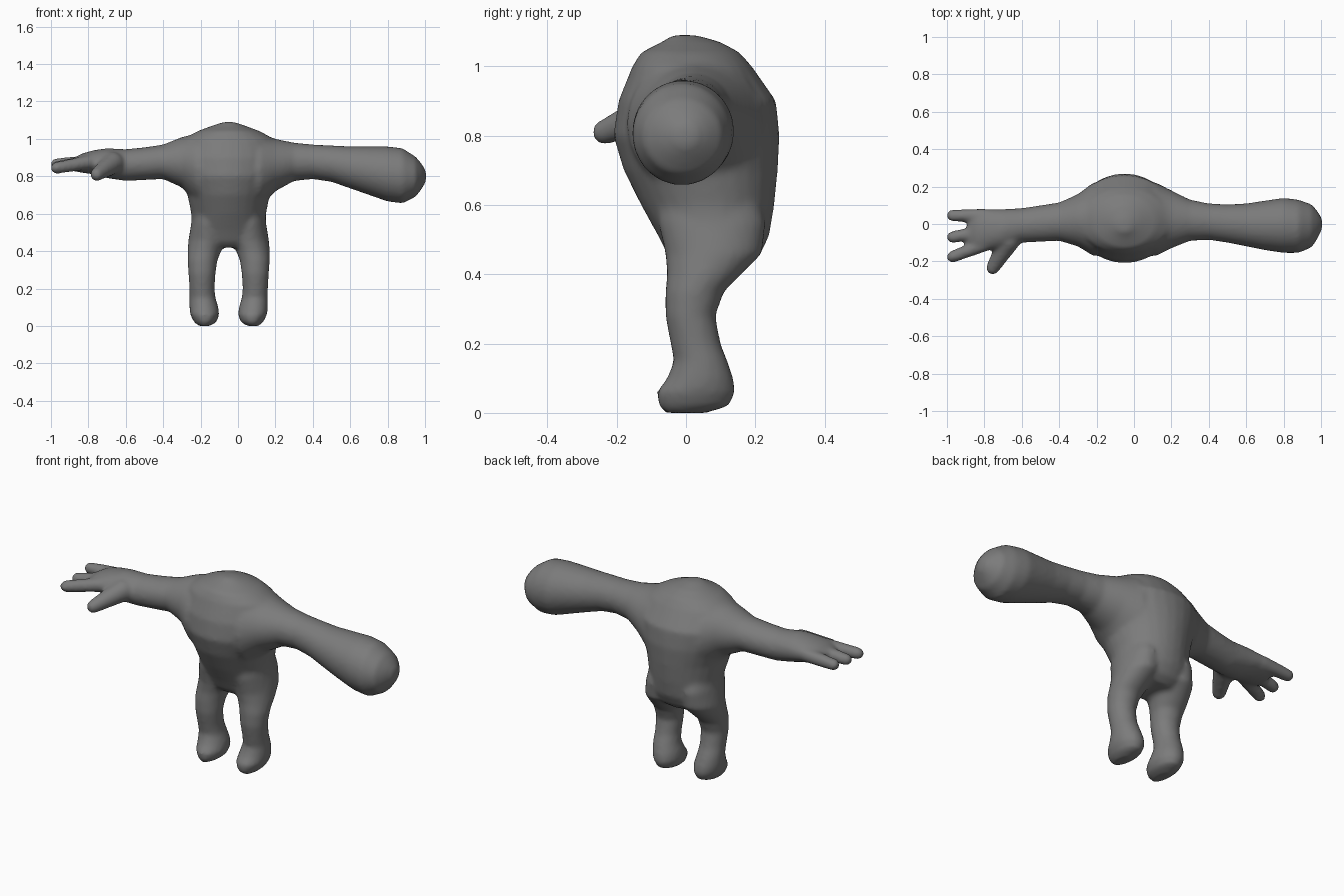
import bpy
import bmesh
from math import cos, sin, tau
from mathutils import Vector, Matrix

default_cube = bpy.data.objects.get("Cube")
if default_cube:
    bpy.data.objects.remove(default_cube, do_unlink=True)

SIDES = 28
MIDLINE = -0.05


def loft(bm, axis, stations):
    """Skin elliptical rings along an axis; each station is
    (position, low a, high a, low b, high b) on the two other axes."""
    rings = []
    for position, a_low, a_high, b_low, b_high in stations:
        ring = []
        for step in range(SIDES):
            angle = tau * step / SIDES
            a = (a_low + a_high + (a_high - a_low) * cos(angle)) / 2
            b = (b_low + b_high + (b_high - b_low) * sin(angle)) / 2
            point = (position, a, b) if axis == "x" else (a, b, position)
            ring.append(bm.verts.new(point))
        rings.append(ring)
    for lower, upper in zip(rings, rings[1:]):
        for i in range(SIDES):
            j = (i + 1) % SIDES
            bm.faces.new((lower[i], lower[j], upper[j], upper[i]))
    bm.faces.new(rings[0])
    bm.faces.new(rings[-1])


def finger(bm, base, tip, base_radius, tip_radius):
    """A tapered rod with a ball on each end."""
    base, tip = Vector(base), Vector(tip)
    direction = tip - base
    turn = direction.to_track_quat("Z", "Y").to_matrix().to_4x4()
    bmesh.ops.create_cone(
        bm, cap_ends=True, segments=SIDES, radius1=base_radius,
        radius2=tip_radius, depth=direction.length,
        matrix=Matrix.Translation((base + tip) / 2) @ turn)
    for centre, radius in ((base, base_radius), (tip, tip_radius)):
        bmesh.ops.create_uvsphere(
            bm, u_segments=SIDES, v_segments=SIDES // 2, radius=radius,
            matrix=Matrix.Translation(centre))


bm = bmesh.new()

# Torso: hunched shoulders, narrow hips, rump pushed backwards
loft(bm, "z", [
    (.42, -.18, .08, -.02, .17),
    (.45, -.24, .14, -.05, .21),
    (.51, -.25, .15, -.08, .24),
    (.6, -.25, .15, -.13, .255),
    (.7, -.27, .17, -.18, .265),
    (.8, -.31, .21, -.21, .27),
    (.9, -.33, .23, -.195, .26),
    (1, -.29, .19, -.155, .19),
    (1.04, -.22, .12, -.13, .155),
    (1.07, -.14, .04, -.07, .1),
    (1.09, -.08, -.02, -.04, .03),
])

# Left arm, swelling into a rounded club
loft(bm, "x", [
    (.05, -.17, .22, .62, 1.04),
    (.12, -.17, .22, .64, 1.03),
    (.2, -.13, .18, .72, 1),
    (.3, -.09, .13, .775, .98),
    (.4, -.085, .11, .785, .97),
    (.5, -.1, .105, .77, .965),
    (.6, -.12, .11, .735, .96),
    (.7, -.14, .125, .7, .96),
    (.8, -.155, .14, .665, .96),
    (.88, -.155, .13, .655, .95),
    (.95, -.125, .105, .69, .905),
    (.98, -.08, .07, .73, .87),
    (1.005, -.03, .03, .77, .83),
])

# Right arm and palm
loft(bm, "x", [
    (-.15, -.17, .22, .62, 1.04),
    (-.22, -.17, .22, .65, 1.03),
    (-.3, -.12, .16, .74, 1.01),
    (-.4, -.09, .115, .785, .97),
    (-.5, -.095, .1, .78, .955),
    (-.6, -.1, .085, .775, .945),
    (-.7, -.13, .08, .79, .95),
    (-.77, -.14, .08, .81, .94),
    (-.84, -.15, .08, .82, .92),
    (-.89, -.13, .06, .83, .89),
])

# Three fingers and a drooping thumb
for base_y, tip_y, tip_z in ((.045, .045, .865), (-.04, -.07, .85), (-.11, -.175, .845)):
    finger(bm, (-.8, base_y, .875), (-.97, tip_y, tip_z), .038, .032)
finger(bm, (-.67, -.09, .87), (-.755, -.235, .81), .06, .036)

# Legs: straight shin, long heel and blunt toe
for side in (-1, 1):
    def leg_ring(height, inner, outer, front, back):
        edges = sorted(MIDLINE + side * edge for edge in (inner, outer))
        return (height, *edges, front, back)

    loft(bm, "z", [
        leg_ring(0, .1, .16, -.06, .06),
        leg_ring(.02, .065, .185, -.08, .125),
        leg_ring(.06, .05, .205, -.085, .143),
        leg_ring(.1, .055, .21, -.055, .137),
        leg_ring(.15, .07, .21, -.035, .12),
        leg_ring(.2, .075, .21, -.045, .1),
        leg_ring(.28, .07, .215, -.06, .085),
        leg_ring(.35, .06, .22, -.06, .11),
        leg_ring(.4, .04, .22, -.055, .16),
        leg_ring(.46, .01, .215, -.06, .22),
        leg_ring(.55, .02, .2, -.08, .23),
        leg_ring(.64, .04, .18, -.08, .2),
    ])

bmesh.ops.recalc_face_normals(bm, faces=bm.faces)
mesh = bpy.data.meshes.new("body")
bm.to_mesh(mesh)
bm.free()
body = bpy.data.objects.new("body", mesh)
bpy.context.collection.objects.link(body)

# Fuse the overlapping volumes into one soft skin
fuse = body.modifiers.new("fuse", "REMESH")
fuse.mode = "VOXEL"
fuse.voxel_size = .012
soften = body.modifiers.new("soften", "SMOOTH")
soften.factor = .5
soften.iterations = 7

bpy.ops.object.select_all(action="DESELECT")
body.select_set(True)
bpy.context.view_layer.objects.active = body
for name in ("fuse", "soften"):
    bpy.ops.object.modifier_apply(modifier=name)
bpy.ops.object.shade_smooth()

# Plain grey skin
grey = bpy.data.materials.new("grey skin")
grey.use_nodes = True
colour = (.2, .2, .2, 1)
grey.diffuse_color = colour
shader = grey.node_tree.nodes["Principled BSDF"]
shader.inputs["Base Color"].default_value = colour
body.data.materials.clear()
body.data.materials.append(grey)
